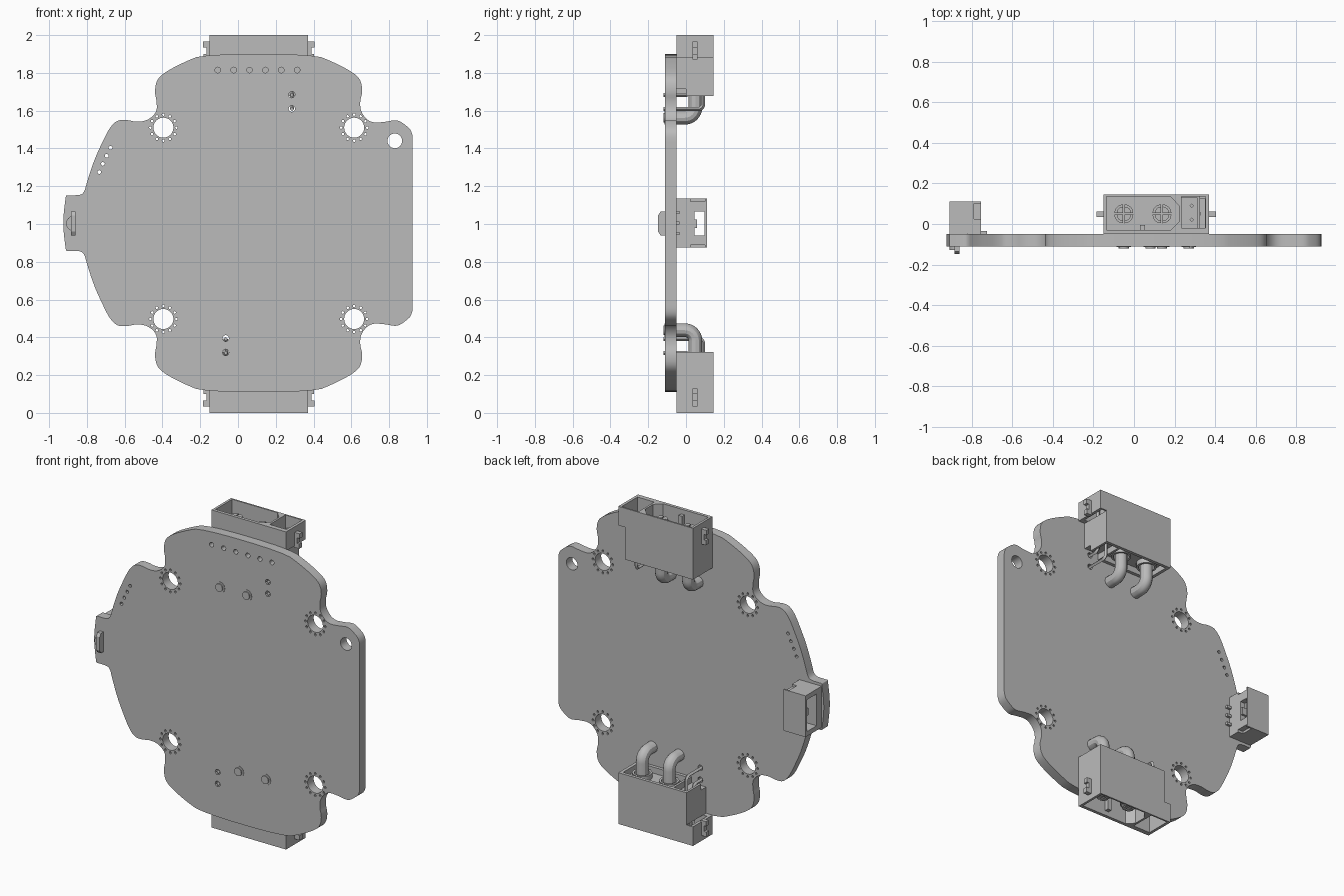
import bpy, bmesh, math
from math import cos, sin, pi
from mathutils import Matrix, Vector

default_cube = bpy.data.objects.get("Cube")
if default_cube:
    bpy.data.objects.remove(default_cube)

grey = bpy.data.materials.new("plain grey")
grey.use_nodes = True
grey.diffuse_color = (0.5, 0.5, 0.5, 1)
grey.node_tree.nodes["Principled BSDF"].inputs["Base Color"].default_value = grey.diffuse_color

# Profile plane to model axes: extrusion runs along the named axis
AXES = {
    "x": Matrix(((0, 0, 1), (1, 0, 0), (0, 1, 0))).to_4x4(),
    "y": Matrix(((1, 0, 0), (0, 0, -1), (0, 1, 0))).to_4x4(),
    "z": Matrix.Identity(4),
}
UNIT = {"x": Vector((1, 0, 0)), "y": Vector((0, 1, 0)), "z": Vector((0, 0, 1))}


def finish(name, curve, matrix):
    """Turn a curve into a clean, placed mesh object."""
    helper = bpy.data.objects.new("helper", curve)
    bpy.context.collection.objects.link(helper)
    graph = bpy.context.evaluated_depsgraph_get()
    mesh = bpy.data.meshes.new_from_object(helper.evaluated_get(graph))
    bpy.data.objects.remove(helper)
    mesh.transform(matrix)
    bm = bmesh.new()
    bm.from_mesh(mesh)
    bmesh.ops.remove_doubles(bm, verts=bm.verts, dist=0.00005)
    bmesh.ops.recalc_face_normals(bm, faces=bm.faces)
    for face in bm.faces:
        face.smooth = True
    bm.to_mesh(mesh)
    bm.free()
    mesh.set_sharp_from_angle(angle=math.radians(30))
    mesh.materials.clear()
    mesh.materials.append(grey)
    mesh.name = name
    obj = bpy.data.objects.new(name, mesh)
    bpy.context.collection.objects.link(obj)
    return obj


def plate(name, loops, axis, lo, hi, place=Matrix.Identity(4)):
    """Extrude closed loops; loops inside other loops become holes."""
    curve = bpy.data.curves.new(name, "CURVE")
    curve.dimensions = "2D"
    curve.fill_mode = "BOTH"
    curve.extrude = (hi - lo) / 2
    for loop in loops:
        spline = curve.splines.new("POLY")
        spline.points.add(len(loop) - 1)
        for point, (a, b) in zip(spline.points, loop):
            point.co = (a, b, 0, 1)
        spline.use_cyclic_u = True
    shift = Matrix.Translation(UNIT[axis] * (lo + hi) / 2)
    return finish(name, curve, place @ shift @ AXES[axis])


def wire(name, points, radius, resolution, place):
    """Sweep a round or four-sided wire along a path."""
    curve = bpy.data.curves.new(name, "CURVE")
    curve.dimensions = "3D"
    curve.bevel_depth = radius
    curve.bevel_resolution = resolution
    curve.use_fill_caps = True
    spline = curve.splines.new("POLY")
    spline.points.add(len(points) - 1)
    for point, co in zip(spline.points, points):
        point.co = (*co, 1)
    return finish(name, curve, place)


def circle(a, b, r, n=24):
    return [(a + r * cos(2 * pi * i / n), b + r * sin(2 * pi * i / n)) for i in range(n)]


def rect(a0, a1, b0, b1):
    return [(a0, b0), (a1, b0), (a1, b1), (a0, b1)]


def soften(loop, passes=2):
    """Round a closed loop by cutting its corners."""
    for _ in range(passes):
        pairs = list(zip(loop, loop[1:] + loop[:1]))
        loop = [(p[0] + (q[0] - p[0]) * t, p[1] + (q[1] - p[1]) * t)
                for p, q in pairs for t in (0.25, 0.75)]
    return loop


# Circuit board outline: upper half, mirrored to the lower half
MID = 1.005
upper = [(-0.925, 1.04), (-0.912, 1.145), (-0.91, 1.152), (-0.9, 1.152), (-0.84, 1.152),
         (-0.815, 1.165), (-0.8, 1.22), (-0.765, 1.33), (-0.72, 1.43), (-0.68, 1.51),
         (-0.64, 1.55), (-0.59, 1.552), (-0.54, 1.54), (-0.48, 1.547), (-0.43, 1.59),
         (-0.43, 1.65), (-0.442, 1.7), (-0.43, 1.765), (-0.385, 1.805), (-0.29, 1.855),
         (-0.18, 1.9), (0.4, 1.9), (0.51, 1.855), (0.605, 1.805), (0.65, 1.765),
         (0.66, 1.7), (0.645, 1.65), (0.65, 1.59), (0.7, 1.535), (0.78, 1.54),
         (0.84, 1.553), (0.88, 1.53), (0.925, 1.49), (0.925, 1.4)]
outline = soften(upper + [(x, 2 * MID - z) for x, z in reversed(upper)])

# Mounting holes with rings of tiny holes, pin holes and vent holes
loops = [outline, circle(0.83, 1.44, 0.039)]
for x in (-0.395, 0.615):
    for z in (0.497, 1.51):
        loops.append(circle(x, z, 0.053, 32))
        loops += [circle(a, b, 0.007, 8) for a, b in circle(x, z, 0.069, 12)]
loops += [circle(-0.107 + 0.084 * i, 1.815, 0.015, 16) for i in range(6)]
loops += [circle(-0.735 + 0.02 * i, 1.275 + 0.043 * i, 0.01, 12) for i in range(4)]
loops += [circle(x, z, 0.017, 12) for x, z in
          ((0.285, 1.685), (0.285, 1.61), (-0.065, 0.395), (-0.065, 0.32))]
plate("circuit_board", loops, "y", -0.11, -0.05)


def bent_path(x, y, z, start, end, radius):
    """Path from the board rearwards, then bending up into the housing."""
    arc = [(x, y - radius + radius * sin(t), z + radius - radius * cos(t))
           for t in (pi / 2 * i / 8 for i in range(9))]
    return [(x, start, z)] + arc + [(x, y, end)]


def sectors(x, y, r, gap):
    """Four quarter wedges separated by a cross-shaped slit."""
    wedges = []
    for q in range(4):
        turn = q * pi / 2 + pi / 4
        cx, cy = x + gap * cos(turn), y + gap * sin(turn)
        wedges.append([(cx, cy)] + [(cx + r * cos(q * pi / 2 + k * pi / 12),
                                     cy + r * sin(q * pi / 2 + k * pi / 12)) for k in range(7)])
    return wedges


def power_connector(side, place):
    def part(name, loops, axis, lo, hi):
        plate(f"{side}_{name}", loops, axis, lo, hi, place)

    # Housing: open mouth, solid middle and open rear rim
    big = [(-0.245, -0.03), (0.07, -0.03), (0.112, 0.01), (0.112, 0.09), (0.07, 0.135), (-0.245, 0.135)]
    small = rect(0.125, 0.242, -0.02, 0.135)
    part("housing_mouth", [rect(-0.26, 0.26, -0.05, 0.145), big, small], "z", 0.88, 1.0)
    slim = rect(0.125, 0.2, -0.02, 0.13)
    part("housing_sleeve", [rect(-0.26, 0.215, -0.05, 0.145), big, slim], "z", 0.8, 0.88)
    part("housing_floor", [rect(-0.26, 0.215, -0.05, 0.145)], "z", 0.715, 0.8)
    rim = [(-0.26, -0.05), (0.115, -0.05), (0.115, 0.125), (0.2, 0.125),
           (0.2, 0), (0.215, 0), (0.215, 0.145), (-0.26, 0.145)]
    part("housing_rim", [rim, rect(-0.24, 0.1, -0.03, 0.125)], "z", 0.677, 0.715)
    part("key_rib", [rect(-0.08, -0.055, -0.03, -0.005)], "z", 0.8, 0.97)

    # Clip ears on both ends
    for s in (-1, 1):
        for name, reach, y0, y1, z0, z1 in (("ear_top", 0.295, 0.035, 0.062, 0.935, 0.965),
                                            ("ear_stem", 0.278, 0.035, 0.062, 0.9, 0.935),
                                            ("ear_foot", 0.292, 0.035, 0.062, 0.87, 0.9)):
            a, b = sorted((s * 0.255, s * reach))
            part(name, [rect(a, b, y0, y1)], "z", z0, z1)

    # Heavy contacts: slit sockets in the mouth, bent round legs to the board
    for x in (-0.16, 0.028):
        part("socket", sectors(x, 0.05, 0.043, 0.005), "z", 0.79, 0.93)
        part("socket_tip", sectors(x, 0.05, 0.032, 0.005), "z", 0.93, 0.95)
        part("collar", [circle(x, 0.05, 0.058), circle(x, 0.05, 0.045)], "z", 0.685, 0.72)
        path = bent_path(x, 0.05, 0.5625, -0.113, 0.73, 0.055)
        wire(f"{side}_power_leg", path, 0.036, 4, place)
        part("leg_tip", [circle(x, 0.5625, 0.025, 16)], "y", -0.12, -0.11)

    # Signal contacts: thin square wires
    for y, z in ((0.09, 0.608), (0.02, 0.683)):
        path = bent_path(0.175, y, z, -0.12, 0.95, 0.025)
        wire(f"{side}_signal_wire", path, 0.011, 0, place)


# The lower connector is the upper one turned half a circle
centre = Matrix.Translation((0.11, 0, 1))
power_connector("upper", centre)
power_connector("lower", centre @ Matrix.Rotation(pi, 4, "Y"))

# Side socket: sleeve open outwards, rear wall with a window
hollow = rect(0.0, 0.097, 0.905, 1.105)
plate("side_socket_sleeve", [rect(-0.05, 0.11, 0.875, 1.135), hollow], "x", -0.91, -0.79)
back = [(-0.05, 0.875), (0.025, 0.875), (0.025, 0.89), (0.1, 0.89), (0.1, 0.875), (0.11, 0.875),
        (0.11, 1.135), (0.1, 1.135), (0.1, 1.12), (0.025, 1.12), (0.025, 1.135), (-0.05, 1.135)]
plate("side_socket_back", [back, rect(0.045, 0.097, 0.94, 1.065)], "x", -0.79, -0.755)
plate("side_socket_tongue", [rect(0.04, 0.058, 0.98, 1.025)], "x", -0.88, -0.76)
for i in range(3):
    z = 0.95 + 0.055 * i
    plate("side_socket_pin", [rect(-0.05, -0.035, z - 0.008, z + 0.008)], "x", -0.76, -0.725)

# Latch on the front of the board's side tab
latch = [(-0.11, 0.94), (-0.135, 0.94), (-0.148, 0.96), (-0.148, 1.045), (-0.135, 1.065), (-0.11, 1.065)]
plate("latch_bar", [latch], "x", -0.885, -0.86)
half_disc = [(-0.87 - 0.04 * sin(pi * i / 12), 1.003 + 0.04 * cos(pi * i / 12)) for i in range(13)]
plate("latch_button", [half_disc], "y", -0.128, -0.109)
